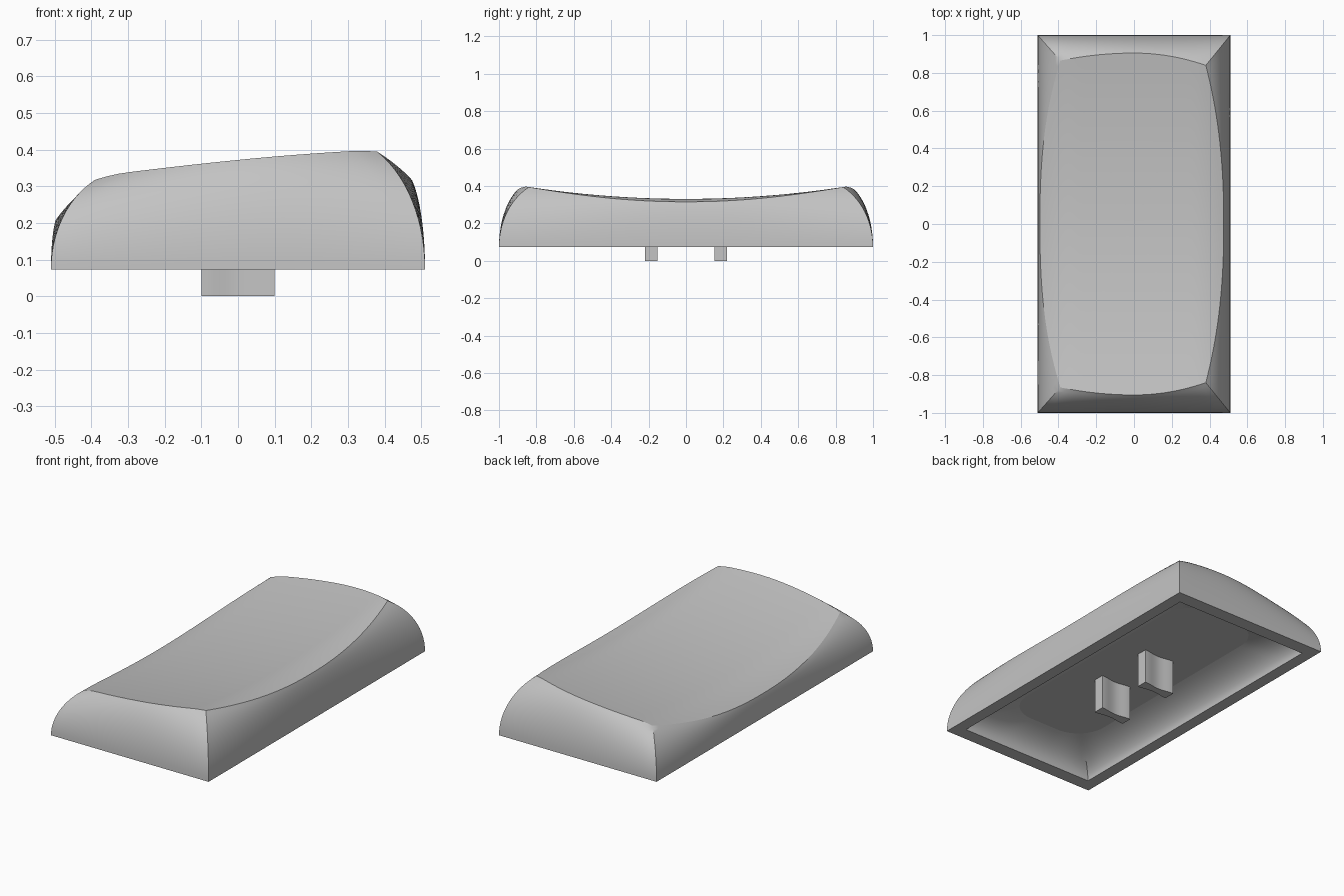
import bpy, bmesh, math

if "Cube" in bpy.data.objects:
    bpy.data.objects.remove(bpy.data.objects["Cube"], do_unlink=True)

grey = bpy.data.materials.new("plain grey")
grey.use_nodes = True
colour = (0.55, 0.55, 0.55, 1)
grey.diffuse_color = colour
grey.node_tree.nodes["Principled BSDF"].inputs["Base Color"].default_value = colour

BASE_Z, CEILING_Z = 0.073, 0.205
SHORT, LONG = 24, 48          # segments along each side
WALL_STEPS, TOP_STEPS = 14, 20
SWEEP = math.radians(62)      # how far the wall profile turns inward


def finish(bm, name):
    bmesh.ops.recalc_face_normals(bm, faces=bm.faces)
    mesh = bpy.data.meshes.new(name)
    bm.to_mesh(mesh)
    bm.free()
    obj = bpy.data.objects.new(name, mesh)
    bpy.context.collection.objects.link(obj)
    mesh.materials.append(grey)
    bpy.ops.object.select_all(action='DESELECT')
    obj.select_set(True)
    bpy.context.view_layer.objects.active = obj
    bpy.ops.object.shade_smooth_by_angle(angle=math.radians(30), keep_sharp_edges=True)


def square_loop():
    """Points around a unit square, counter-clockwise, with the side they lie on."""
    up = [-1 + 2 * i / LONG for i in range(LONG)]
    across = [-1 + 2 * i / SHORT for i in range(SHORT)]
    return ([(1, v, "x") for v in up] + [(-u, 1, "y") for u in across]
            + [(-1, -v, "x") for v in up] + [(u, -1, "y") for u in across])


def top_height(x, y):
    """Dished along y, tilted along x, rolling off at both long edges."""
    roll = max(0, x - 0.31, -0.3 - x)
    return 0.298 + 0.1 * x + 0.09 * y * y - 1.1 * roll ** 2


def top_edge(u, v, side):
    if side == "x":
        x = 0.475 - 0.095 * abs(v) ** 2.3 if u > 0 else -0.498 + 0.108 * abs(v) ** 2.5
        y = v * (0.84 if u > 0 else 0.865)
    else:
        x = u * (0.38 if u > 0 else 0.39)
        y = v * (0.905 - (0.065 if u > 0 else 0.04) * u * u)
    return x, y, top_height(x, y)


def ceiling_edge(u, v, side):
    """Rounded rectangle inside the hollow."""
    hx, hy, r = 0.275, 0.77, 0.18
    x, y = u * hx, v * hy
    cx = max(-hx + r, min(hx - r, x))
    cy = max(-hy + r, min(hy - r, y))
    d = math.hypot(x - cx, y - cy)
    k = min(1, r / d) if d else 1
    return cx + (x - cx) * k, cy + (y - cy) * k, CEILING_Z


def wall(bottom, top):
    """Rings sweeping from the bottom loop to the top loop on an elliptic profile."""
    rings = []
    for i in range(WALL_STEPS + 1):
        a = SWEEP * i / WALL_STEPS
        s = (1 - math.cos(a)) / (1 - math.cos(SWEEP))
        h = math.sin(a) / math.sin(SWEEP)
        rings.append([(b[0] + (t[0] - b[0]) * s, b[1] + (t[1] - b[1]) * s,
                       b[2] + (t[2] - b[2]) * h) for b, t in zip(bottom, top)])
    return rings


# Shell: hollow ceiling, hollow walls, rim, outer walls and dished top in one loft
loop = square_loop()
outer_base = [(0.51 * u, v, BASE_Z) for u, v, s in loop]
inner_base = [(0.44 * u, 0.92 * v, BASE_Z) for u, v, s in loop]
top_loop = [top_edge(*p) for p in loop]
rings = wall(inner_base, [ceiling_edge(*p) for p in loop])[::-1]
rings += wall(outer_base, top_loop)
crease_row = len(rings) - 1
for i in range(1, TOP_STEPS):
    k = 1 - i / TOP_STEPS
    rings.append([(x * k, y * k, top_height(x * k, y * k)) for x, y, z in top_loop])

bm = bmesh.new()
rows = [[bm.verts.new(p) for p in ring] for ring in rings]
for a, b in zip(rows, rows[1:]):
    for i in range(len(loop)):
        j = (i + 1) % len(loop)
        bm.faces.new((a[i], a[j], b[j], b[i]))
bm.faces.new(rows[0])
centre = bm.verts.new((0, 0, top_height(0, 0)))
for i in range(len(loop)):
    bm.faces.new((rows[-1][i], rows[-1][(i + 1) % len(loop)], centre))

# Crisp creases around the ceiling and the top
for row in (rows[0], rows[crease_row]):
    for i in range(len(loop)):
        bm.edges.get((row[i - 1], row[i])).smooth = False
finish(bm, "cap_shell")


# Two mounting pegs with a slightly waisted cross-section
def peg(name, y):
    half, steps = 0.1, 12
    xs = [-half + 2 * half * i / steps for i in range(steps + 1)]
    depth = [0.033 - 0.006 * (1 + math.cos(math.pi * x / half)) for x in xs]
    outline = [(x, y - d, 0) for x, d in zip(xs, depth)]
    outline += [(x, y + d, 0) for x, d in zip(xs, depth)][::-1]
    bm = bmesh.new()
    face = bm.faces.new([bm.verts.new(p) for p in outline])
    grown = bmesh.ops.extrude_face_region(bm, geom=[face])["geom"]
    bmesh.ops.translate(bm, verts=[g for g in grown if isinstance(g, bmesh.types.BMVert)],
                        vec=(0, 0, CEILING_Z + 0.01))
    finish(bm, name)


for label, side in (("front", -1), ("back", 1)):
    peg(label + "_peg", side * 0.185)
